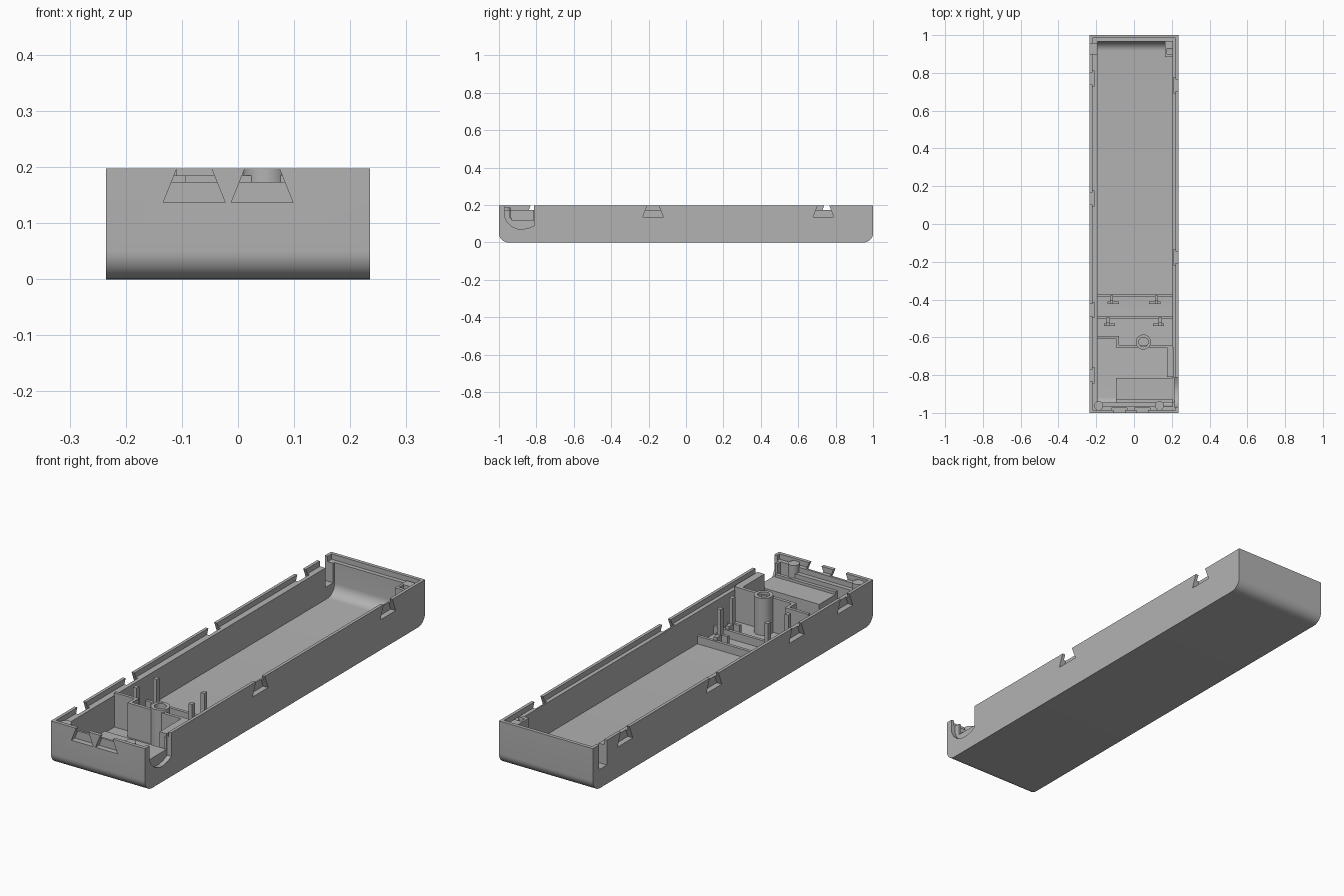
import bpy
import bmesh
from math import cos, sin, pi, radians
from mathutils import Vector

if "Cube" in bpy.data.objects:
    bpy.data.objects.remove(bpy.data.objects["Cube"], do_unlink=True)

grey = bpy.data.materials.new("plain grey plastic")
grey.use_nodes = True
COLOUR = (0.45, 0.45, 0.45, 1)
grey.diffuse_color = COLOUR
grey.node_tree.nodes["Principled BSDF"].inputs["Base Color"].default_value = COLOUR


def prism(name, outline, axis, lo, hi):
    """Extrude a 2D outline along x (outline is y, z), y (x, z) or z (x, y)."""
    def place(p, t):
        return {"x": (t, *p), "y": (p[0], t, p[1]), "z": (*p, t)}[axis]
    bm = bmesh.new()
    face = bm.faces.new([bm.verts.new(place(p, lo)) for p in outline])
    grown = bmesh.ops.extrude_face_region(bm, geom=[face])["geom"]
    moved = [v for v in grown if isinstance(v, bmesh.types.BMVert)]
    bmesh.ops.translate(bm, verts=moved, vec=Vector(place((0, 0), hi - lo)))
    bmesh.ops.recalc_face_normals(bm, faces=bm.faces)
    mesh = bpy.data.meshes.new(name)
    bm.to_mesh(mesh)
    bm.free()
    mesh.materials.append(grey)
    obj = bpy.data.objects.new(name, mesh)
    bpy.context.collection.objects.link(obj)
    return obj


def box(name, x, y, z):
    return prism(name, [(x[0], y[0]), (x[1], y[0]), (x[1], y[1]), (x[0], y[1])], "z", *z)


def circle(x, y, r, n=24):
    return [(x + r * cos(2 * pi * i / n), y + r * sin(2 * pi * i / n)) for i in range(n)]


def tub_outline(y0, y1, z0, z1, r, n=10):
    """Side outline with rounded bottom corners."""
    arc = [i * pi / 2 / n for i in range(n + 1)]
    left = [(y0 + r - r * cos(a), z0 + r - r * sin(a)) for a in arc]
    right = [(y1 - r + r * sin(a), z0 + r - r * cos(a)) for a in arc]
    return [(y0, z1)] + left + right + [(y1, z1)]


def cut(target, cutter):
    cutter.hide_render = True
    mod = target.modifiers.new("cut", "BOOLEAN")
    mod.operation, mod.solver, mod.object = "DIFFERENCE", "EXACT", cutter
    bpy.context.view_layer.objects.active = target
    bpy.ops.object.modifier_apply(modifier=mod.name)
    bpy.data.objects.remove(cutter, do_unlink=True)


def smooth(obj):
    bpy.ops.object.select_all(action="DESELECT")
    obj.select_set(True)
    bpy.context.view_layer.objects.active = obj
    bpy.ops.object.shade_smooth_by_angle(angle=radians(30))


TOP, LEDGE, FLOOR = 0.197, 0.173, 0.03
ABOVE = TOP + 0.01

# Tray shell with a thin outer lip above an inner ledge
shell = prism("tray_shell", tub_outline(-1, 1, 0, TOP, 0.05), "x", -0.235, 0.235)
cut(shell, prism("cavity", tub_outline(-0.965, 0.965, FLOOR, ABOVE, 0.05), "x", -0.193, 0.203))
cut(shell, box("lip_step", (-0.221, 0.221), (-0.984, 0.984), (LEDGE, ABOVE)))


def dovetail(c):
    return [(c - 0.055, 0.137), (c + 0.055, 0.137), (c + 0.027, ABOVE), (c - 0.027, ABOVE)]


# Dovetail snap notches
for y in (0.77, 0.135, -0.455, -0.80):
    cut(shell, prism("notch", dovetail(y), "x", -0.25, -0.21))
for y in (0.735, -0.176):
    cut(shell, prism("notch", dovetail(y), "x", 0.21, 0.25))
for x in (-0.078, 0.043):
    cut(shell, prism("notch", dovetail(x), "y", -1.02, -0.975))

# Connector opening: rounded outer recess and a through window
recess = [(-0.968, ABOVE), (-0.968, 0.135), (-0.955, 0.108), (-0.93, 0.085), (-0.9, 0.073),
          (-0.87, 0.071), (-0.84, 0.077), (-0.812, 0.09), (-0.812, ABOVE)]
cut(shell, prism("recess", recess, "x", 0.214, 0.25))
cut(shell, box("window", (0.18, 0.25), (-0.942, -0.816), (0.118, ABOVE)))

# Slot near the back corner
cut(shell, box("slot", (-0.25, -0.18), (0.9, 0.955), (0.085, ABOVE)))
smooth(shell)

# Low cross ribs carrying tall board posts with L-shaped feet
for label, y, reach in (("rear", -0.378, 0.11), ("middle", -0.494, 0.13)):
    box(label + "_rib", (-0.195, 0.205), (y - 0.007, y + 0.007), (0.02, 0.065))
    for side, s in (("right", -1), ("left", 1)):
        xs = sorted((s * reach, s * (reach + 0.018)))
        box(f"{label}_{side}_post", xs, (y - 0.045, y - 0.025), (0.02, TOP))
        box(f"{label}_{side}_stem", xs, (y - 0.045, y), (0.02, 0.08))
        foot = sorted((s * (reach - 0.03), s * (reach + 0.03)))
        box(f"{label}_{side}_foot", foot, (y - 0.045, y - 0.032), (0.02, 0.08))

# Stepped dividing wall and side thickening
step = [(-0.195, -0.592), (-0.08, -0.592), (-0.08, -0.64), (0.205, -0.64),
        (0.205, -0.655), (-0.094, -0.655), (-0.094, -0.606), (-0.195, -0.606)]
prism("dividing_wall", step, "z", 0.02, 0.185)
box("side_pad", (0.175, 0.21), (-0.81, -0.65), (0.02, 0.185))

# Screw boss with a blind hole
boss = prism("screw_boss", circle(0.05, -0.625, 0.04), "z", 0.02, TOP)
cut(boss, prism("boss_hole", circle(0.05, -0.625, 0.025), "z", 0.06, ABOVE))
smooth(boss)

# Connector cradle with a small front ridge
cradle = [(-0.945, 0.02), (-0.945, 0.13), (-0.93, 0.13), (-0.93, 0.118), (-0.905, 0.118),
          (-0.815, 0.118), (-0.815, 0.02)]
prism("connector_cradle", cradle, "x", -0.095, 0.206)

# Front stiffener and corner pins
box("front_stiffener", (-0.18, 0.13), (-0.97, -0.945), (0.02, 0.15))
for side, x in (("right", -0.187), ("left", 0.135)):
    smooth(prism(side + "_front_pin", circle(x, -0.962, 0.024), "z", 0.02, 0.187))

# Back corner bracket
box("bracket_side", (0.165, 0.175), (0.885, 0.94), (0.1, 0.185))
box("bracket_front", (0.165, 0.206), (0.885, 0.9), (0.1, 0.185))
box("bracket_back", (0.165, 0.206), (0.93, 0.97), (0.1, 0.185))
